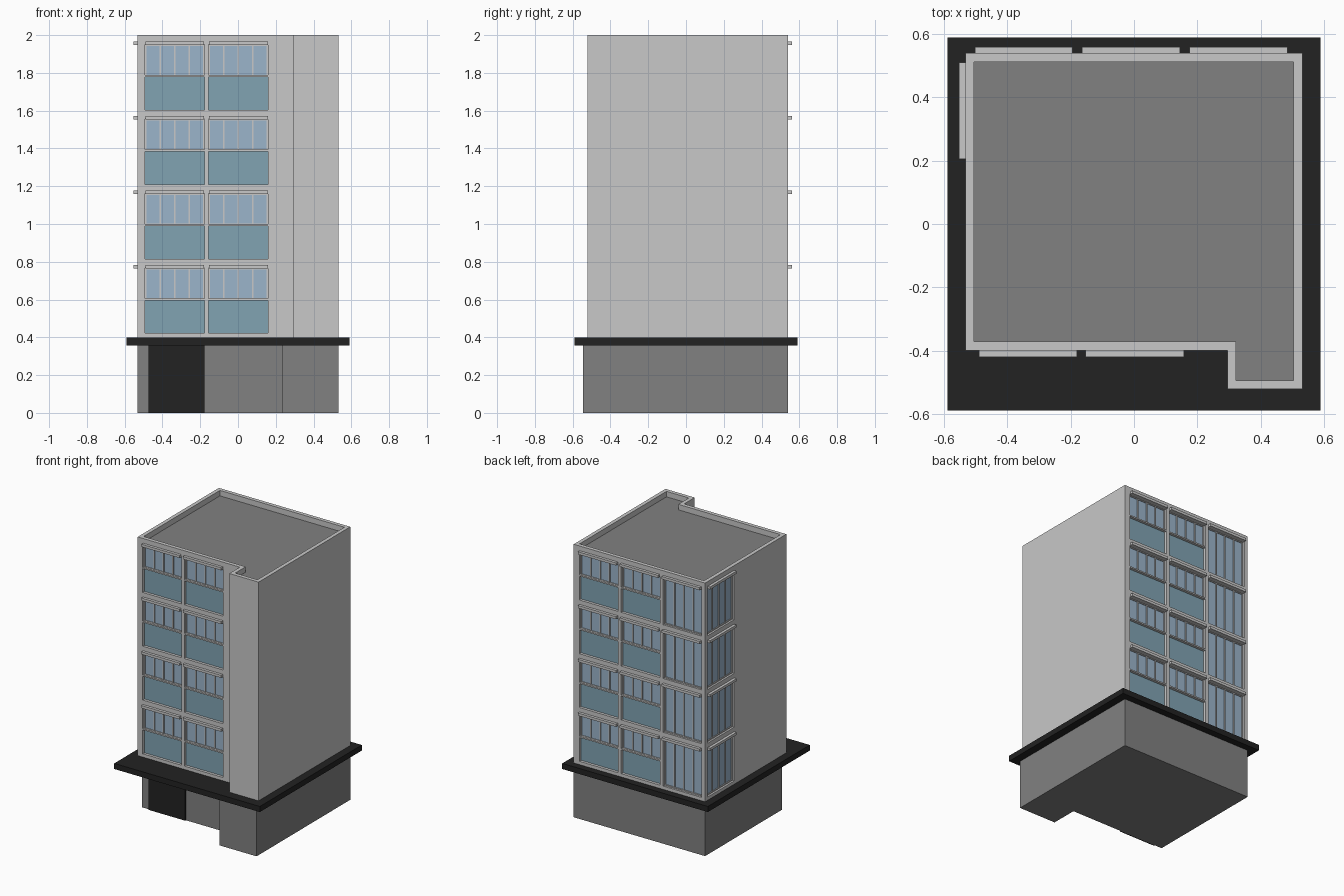
import bpy
import bmesh

if "Cube" in bpy.data.objects:
    bpy.data.objects.remove(bpy.data.objects["Cube"], do_unlink=True)


def material(name, rgb):
    m = bpy.data.materials.new(name)
    m.use_nodes = True
    m.diffuse_color = (*rgb, 1)
    m.node_tree.nodes["Principled BSDF"].inputs["Base Color"].default_value = (*rgb, 1)
    return m


LIGHT = material("light concrete", (0.58, 0.58, 0.58))
GREY = material("mid grey", (0.22, 0.22, 0.22))
BLACK = material("near black", (0.016, 0.016, 0.016))
BLUE = material("blue glass", (0.33, 0.46, 0.60))
TEAL = material("teal panel", (0.22, 0.37, 0.45))


def finish(name, bm, mat=None):
    bmesh.ops.recalc_face_normals(bm, faces=bm.faces)
    mesh = bpy.data.meshes.new(name)
    bm.to_mesh(mesh)
    bm.free()
    if mat:
        mesh.materials.append(mat)
    ob = bpy.data.objects.new(name, mesh)
    bpy.context.collection.objects.link(ob)
    return ob


def add_prism(bm, outline, z0, z1):
    low = [bm.verts.new((x, y, z0)) for x, y in outline]
    high = [bm.verts.new((x, y, z1)) for x, y in outline]
    bm.faces.new(low)
    bm.faces.new(high)
    for i in range(len(low)):
        j = (i + 1) % len(low)
        bm.faces.new((low[i], low[j], high[j], high[i]))


def prism(name, outline, z0, z1, mat):
    bm = bmesh.new()
    add_prism(bm, outline, z0, z1)
    return finish(name, bm, mat)


def rect(x0, x1, y0, y1):
    return [(x0, y0), (x1, y0), (x1, y1), (x0, y1)]


WEST, EAST, BACK = -0.533, 0.532, 0.54


def l_plan(step_x, front, nose, t=0.0):
    """Plan with a projecting front bay, inset by t."""
    return [(WEST + t, front + t), (step_x + t, front + t), (step_x + t, nose + t),
            (EAST - t, nose + t), (EAST - t, BACK - t), (WEST + t, BACK - t)]


FRONT = -0.40

# Ground storey, door and canopy slab
prism("ground_storey", l_plan(0.232, -0.35, -0.545), 0, 0.36, GREY)
prism("entrance_door", rect(-0.475, -0.178, -0.358, -0.35), 0, 0.36, BLACK)
prism("canopy_slab", rect(-0.59, 0.59, -0.59, 0.59), 0.357, 0.398, BLACK)

# Tower shell and sunken roof
tower = prism("tower_walls", l_plan(0.295, FRONT, -0.522), 0.398, 2.0, LIGHT)
prism("roof_deck", l_plan(0.295, FRONT, -0.522, 0.028), 1.95, 1.96, GREY)


# Wall mapping: u runs along the wall, d is distance outwards from it
def wall_box(bm, wall, u0, u1, d0, d1, z0, z1):
    if wall == "front":
        plan = rect(u0, u1, FRONT - d1, FRONT - d0)
    elif wall == "back":
        plan = rect(u0, u1, BACK + d0, BACK + d1)
    else:
        plan = rect(WEST - d1, WEST - d0, u0, u1)
    add_prism(bm, plan, z0, z1)


# (wall, start, end, has solid lower panel)
WINDOWS = [("front", -0.492, -0.178, True), ("front", -0.155, 0.16, True),
           ("back", 0.173, 0.487, True), ("back", -0.167, 0.147, True),
           ("back", -0.505, -0.193, False), ("side", 0.203, 0.513, False)]
FLOORS = [0.422 + 0.394 * i for i in range(4)]
DEEP, HIGH, SILL, BAR = 0.023, 0.346, 0.178, 0.008

cut, glass, panels, frames, ledges = (bmesh.new() for _ in range(5))
add_prism(cut, l_plan(0.295, FRONT, -0.522, 0.028), 1.955, 2.1)
for wall, a, b, split in WINDOWS:
    for z in FLOORS:
        top = z + HIGH
        wall_box(cut, wall, a, b, -DEEP, 0.05, z, top)
        wall_box(ledges, wall, a + 0.002, b - 0.002, -DEEP, 0.02, top - 0.003, top + 0.016)
        low = z
        if split:
            # Lower panel with a rail above it
            low = z + SILL
            wall_box(panels, wall, a, b, -DEEP - 0.002, -DEEP + 0.003, z, low)
            wall_box(frames, wall, a, b, -DEEP, 0, low - 0.004, low + 0.006)
        wall_box(glass, wall, a, b, -DEEP - 0.002, -DEEP + 0.003, low, top)
        # Four panes: outer stiles, mullions, top and bottom bars
        for i in range(5):
            u = a + BAR / 2 + (b - a - BAR) * i / 4
            wall_box(frames, wall, u - BAR / 2, u + BAR / 2, -DEEP, -DEEP + 0.01, low, top)
        for h in (low, top - BAR):
            wall_box(frames, wall, a, b, -DEEP, -DEEP + 0.009, h, h + BAR)

finish("window_glass", glass, BLUE)
finish("lower_window_panels", panels, TEAL)
finish("window_frames", frames, LIGHT)
finish("window_ledges", ledges, LIGHT)

# Cut the window openings and roof well
cutter = finish("opening_cutter", cut)
cutter.hide_render = True
mod = tower.modifiers.new("openings", "BOOLEAN")
mod.operation = "DIFFERENCE"
mod.solver = "EXACT"
mod.object = cutter
bpy.context.view_layer.objects.active = tower
bpy.ops.object.modifier_apply(modifier=mod.name)
bpy.data.objects.remove(cutter, do_unlink=True)
